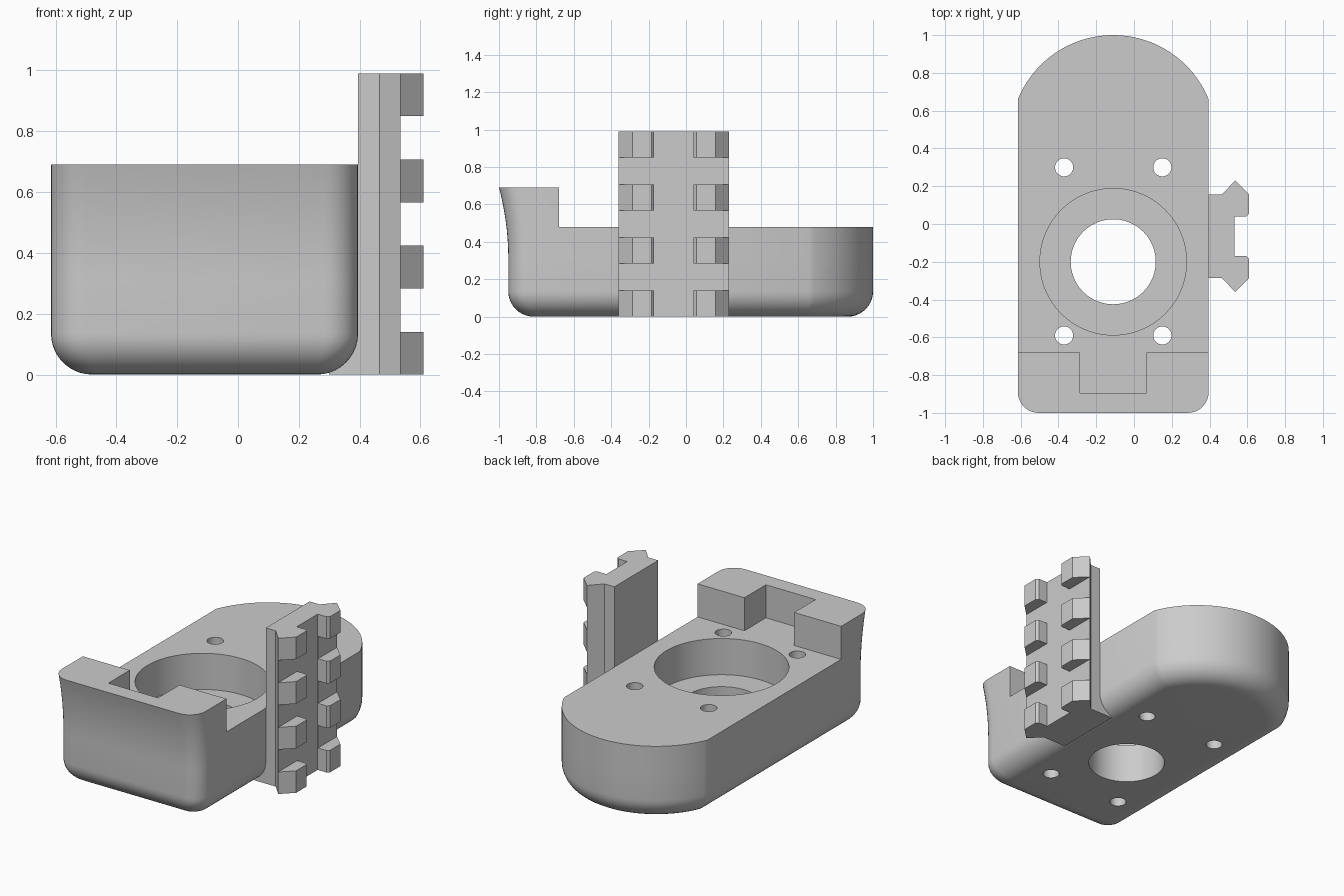
import bpy, bmesh, math

if "Cube" in bpy.data.objects:
    bpy.data.objects.remove(bpy.data.objects["Cube"])

CX = -0.11            # body centre line in x
HALF = 0.505          # body half width
ARC_R, ARC_Y = 0.545, 0.455
FILLET = 0.135


def finish(name, bm):
    bmesh.ops.recalc_face_normals(bm, faces=bm.faces[:])
    me = bpy.data.meshes.new(name)
    bm.to_mesh(me)
    bm.free()
    ob = bpy.data.objects.new(name, me)
    bpy.context.collection.objects.link(ob)
    return ob


def loft(name, rings):
    bm = bmesh.new()
    vs = [[bm.verts.new(p) for p in ring] for ring in rings]
    n = len(vs[0])
    for a, b in zip(vs, vs[1:]):
        for i in range(n):
            j = (i + 1) % n
            bm.faces.new((a[i], a[j], b[j], b[i]))
    bm.faces.new(vs[0][::-1])
    bm.faces.new(vs[-1])
    return finish(name, bm)


def prism(name, pts, z0, z1):
    return loft(name, [[(x, y, z) for x, y in pts] for z in (z0, z1)])


def box(name, x0, x1, y0, y1, z0, z1):
    return prism(name, [(x0, y0), (x1, y0), (x1, y1), (x0, y1)], z0, z1)


def disc(name, x, y, r, z0, z1, n):
    return prism(name, [(x + r * math.cos(2 * math.pi * i / n),
                         y + r * math.sin(2 * math.pi * i / n)) for i in range(n)], z0, z1)


def boolean(ob, other, op='DIFFERENCE'):
    other.hide_render = True
    m = ob.modifiers.new("bool", 'BOOLEAN')
    m.operation, m.solver, m.object = op, 'EXACT', other
    bpy.context.view_layer.objects.active = ob
    bpy.ops.object.modifier_apply(modifier=m.name)
    bpy.data.objects.remove(other)


def outline(z, inset, front):
    """Rounded front corners, straight sides, arched back."""
    w, f, r = HALF - inset, front + inset, max(0.11 - 0.5 * inset, 0.04)
    half = []
    for i in range(9):
        a = -math.pi / 2 + i * math.pi / 16
        half.append((w - r + r * math.cos(a), f + r + r * math.sin(a)))
    R = ARC_R - inset
    a0 = math.acos(w / R)
    for i in range(24):
        a = a0 + (math.pi / 2 - a0) * i / 24
        half.append((R * math.cos(a), ARC_Y + R * math.sin(a)))
    pts = half + [(0, ARC_Y + R)] + [(-x, y) for x, y in reversed(half)]
    return [(CX + x, y, z) for x, y in pts]


# body: rounded bottom edge, front wall flaring outward at the top
rings = []
for i in range(11):
    a = i * math.pi / 20
    rings.append(outline(FILLET * (1 - math.cos(a)), FILLET * (1 - math.sin(a)), -0.95))
for i in range(11):
    t = i / 10
    rings.append(outline(0.31 + 0.38 * t, 0, -0.95 - 0.05 * t * t))
body = loft("body", rings)

# lower deck behind the front wall, and the slot in that wall
boolean(body, box("deck_cutter", -1, 1, -0.68, 1.2, 0.48, 1))
boolean(body, box("slot_cutter", -0.285, 0.065, -0.895, -0.5, 0.48, 1))

# stepped centre bore and four screw holes
boolean(body, disc("recess_cutter", CX, -0.2, 0.388, 0.25, 0.6, 96))
boolean(body, disc("bore_cutter", CX, -0.2, 0.225, -0.1, 0.4, 72))
for sx in (-1, 1):
    for y in (0.3, -0.59):
        boolean(body, disc("screw_cutter", CX + sx * 0.26, y, 0.048, -0.1, 0.6, 32))

# accessory rail with angled flanks, mirrored about its centre line
RY = -0.065
side = [(0.395, 0.22), (0.465, 0.22), (0.535, 0.295), (0.61, 0.222),
        (0.61, 0.12), (0.595, 0.105), (0.532, 0.105)]
profile = [(x, RY + y) for x, y in side] + [(x, RY - y) for x, y in reversed(side)]
rail = prism("rail", profile, 0, 0.99)
for k in range(3):
    z = 0.14 + k * 0.2835
    boolean(rail, box("groove_cutter", 0.535, 0.8, -0.6, 0.5, z, z + 0.1425))

# foot filling the rounded edge beneath the body
box("rail_foot", 0.3, 0.396, RY - 0.22, RY + 0.22, 0, 0.16)

# smooth the curved walls, keep edges sharp
bpy.ops.object.select_all(action='DESELECT')
body.select_set(True)
bpy.context.view_layer.objects.active = body
bpy.ops.object.shade_smooth_by_angle(angle=math.radians(30))
